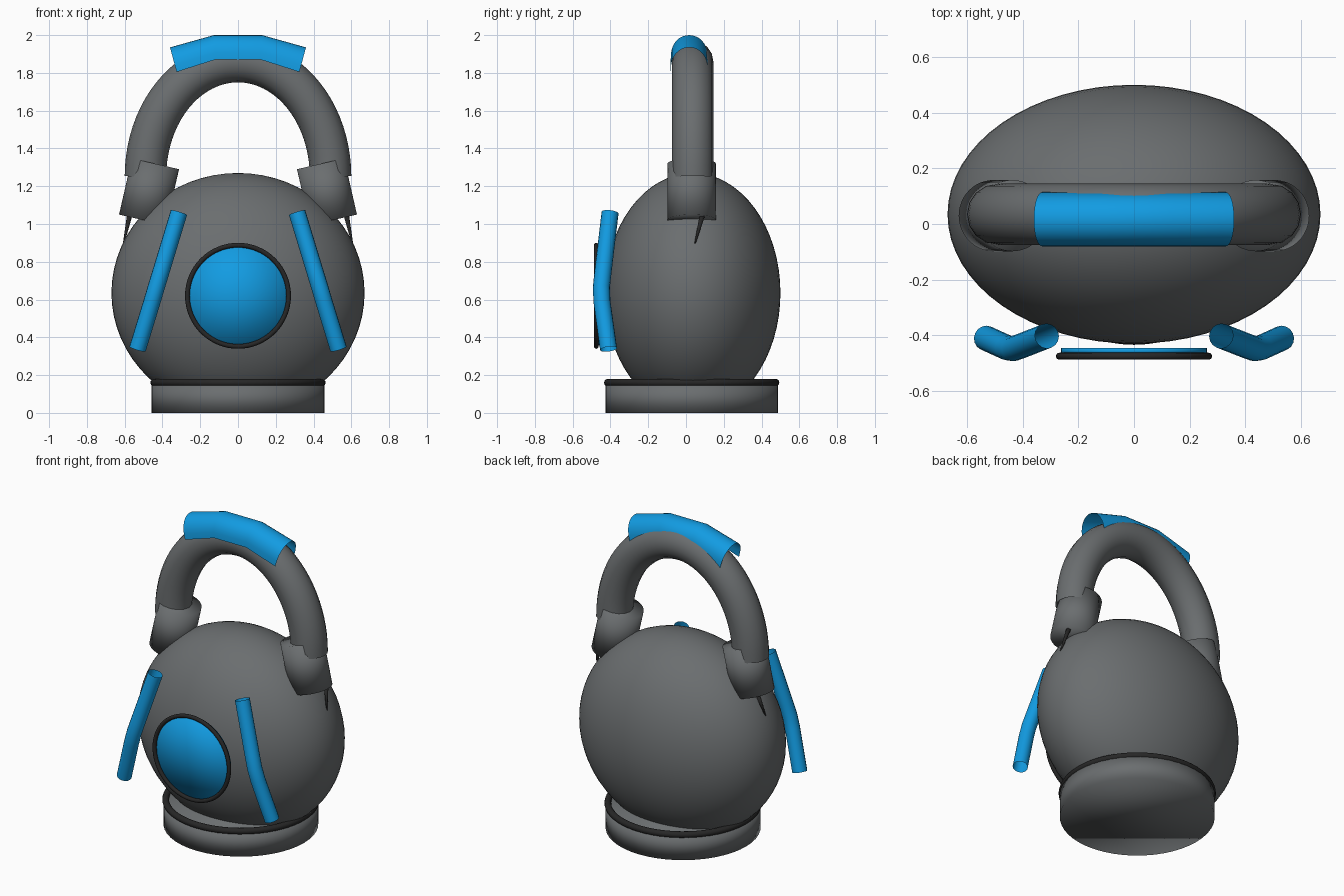
import bpy, bmesh, math
from mathutils import Vector

if "Cube" in bpy.data.objects:
    bpy.data.objects.remove(bpy.data.objects["Cube"], do_unlink=True)

MID_Y = 0.035


def material(name, rgb):
    m = bpy.data.materials.new(name)
    m.use_nodes = True
    color = (*rgb, 1)
    m.diffuse_color = color
    m.node_tree.nodes["Principled BSDF"].inputs["Base Color"].default_value = color
    return m


GREY = material("iron grey", (0.145, 0.155, 0.16))
BLUE = material("bright blue", (0.006, 0.33, 0.76))
BLACK = material("rubber black", (0.02, 0.02, 0.02))


def finish(name, mat):
    """Name, colour and smooth the active object."""
    ob = bpy.context.object
    ob.name = ob.data.name = name
    ob.data.materials.clear()
    ob.data.materials.append(mat)
    bpy.ops.object.shade_smooth()
    return ob


def cylinder(name, mat, radius, depth, loc, rot=(0, 0, 0), fill='NGON'):
    bpy.ops.mesh.primitive_cylinder_add(vertices=48, radius=radius, depth=depth,
                                        location=loc, rotation=rot, end_fill_type=fill)
    return finish(name, mat)


def ring(name, mat, major, minor, loc, rot=(0, 0, 0)):
    bpy.ops.mesh.primitive_torus_add(major_radius=major, minor_radius=minor, location=loc,
                                     rotation=rot, major_segments=64, minor_segments=12)
    return finish(name, mat)


def tube(name, mat, points, radius):
    """Open round tube along a path of points."""
    curve = bpy.data.curves.new(name, 'CURVE')
    curve.dimensions = '3D'
    curve.bevel_depth = radius
    curve.bevel_resolution = 6
    spline = curve.splines.new('POLY')
    spline.points.add(len(points) - 1)
    for p, co in zip(spline.points, points):
        p.co = (*co, 1)
    ob = bpy.data.objects.new(name, curve)
    bpy.context.collection.objects.link(ob)
    bpy.ops.object.select_all(action='DESELECT')
    bpy.context.view_layer.objects.active = ob
    ob.select_set(True)
    bpy.ops.object.convert(target='MESH')
    return finish(name, mat)


# Egg-shaped body
bpy.ops.mesh.primitive_uv_sphere_add(segments=64, ring_count=32, radius=1,
                                     location=(0, MID_Y, 0.635))
bpy.context.object.scale = (0.67, 0.465, 0.635)
finish("body", GREY)

# Foot and its rubber ring
cylinder("base", GREY, 0.457, 0.155, (0, 0.03, 0.0775))
ring("base_ring", BLACK, 0.444, 0.02, (0, 0.03, 0.16))

# Round front panel
facing = (math.pi / 2, 0, 0)
cylinder("front_disc", BLUE, 0.262, 0.022, (0, -0.456, 0.62), facing, 'TRIFAN')
ring("front_disc_ring", BLACK, 0.268, 0.0125, (0, -0.475, 0.62), facing)

# Arched handle
arch = [math.pi * i / 40 for i in range(41)]
tube("handle", GREY, [(0.49 * math.cos(a), MID_Y, 1.25 + 0.61 * math.sin(a)) for a in arch], 0.11)

for side, s in (("left", 1), ("right", -1)):
    # Collar joining handle and body
    cylinder(side + "_collar", GREY, 0.128, 0.305, (s * 0.471, 0.03, 1.17), (0, -s * 0.225, 0))

    # Thin dark sliver below the collar
    top, tip = Vector((s * 0.575, 0.085, 1.04)), Vector((s * 0.608, 0.045, 0.885))
    bpy.ops.mesh.primitive_cone_add(vertices=12, radius1=0.014, radius2=0.003,
                                    depth=(tip - top).length, location=(top + tip) / 2,
                                    rotation=(tip - top).to_track_quat('Z', 'Y').to_euler())
    finish(side + "_collar_trim", BLACK)

    # Bent bar on the front
    bar = [(0.313, -0.402, 1.06), (0.41, -0.44, 0.74), (0.433, -0.448, 0.665),
           (0.455, -0.445, 0.59), (0.532, -0.41, 0.338)]
    tube(side + "_front_bar", BLUE, [(s * x, y, z) for x, y, z in bar], 0.045)

# Half-round grip sleeve over the top of the handle: lower edge point and upward direction
sections = [((-0.325, 1.805), (-0.035, 0.13)), ((-0.115, 1.872), (-0.012, 0.128)),
            ((0.115, 1.872), (0.012, 0.128)), ((0.325, 1.805), (0.035, 0.13))]
bm = bmesh.new()
rows = []
for (x, z), (ux, uz) in sections:
    row = []
    for i in range(17):
        a = math.pi * i / 16
        # fuller than a half ellipse, so the sides stand upright
        lift = math.sin(a) ** 0.8
        row.append(bm.verts.new((x + ux * lift, 0.017 - 0.098 * math.cos(a), z + uz * lift)))
    rows.append(row)
for r0, r1 in zip(rows, rows[1:]):
    for i in range(16):
        bm.faces.new((r0[i], r1[i], r1[i + 1], r0[i + 1]))
mesh = bpy.data.meshes.new("grip_sleeve")
bm.to_mesh(mesh)
bm.free()
grip = bpy.data.objects.new("grip_sleeve", mesh)
bpy.context.collection.objects.link(grip)
bpy.context.view_layer.objects.active = grip
bpy.ops.object.select_all(action='DESELECT')
grip.select_set(True)
finish("grip_sleeve", BLUE)
